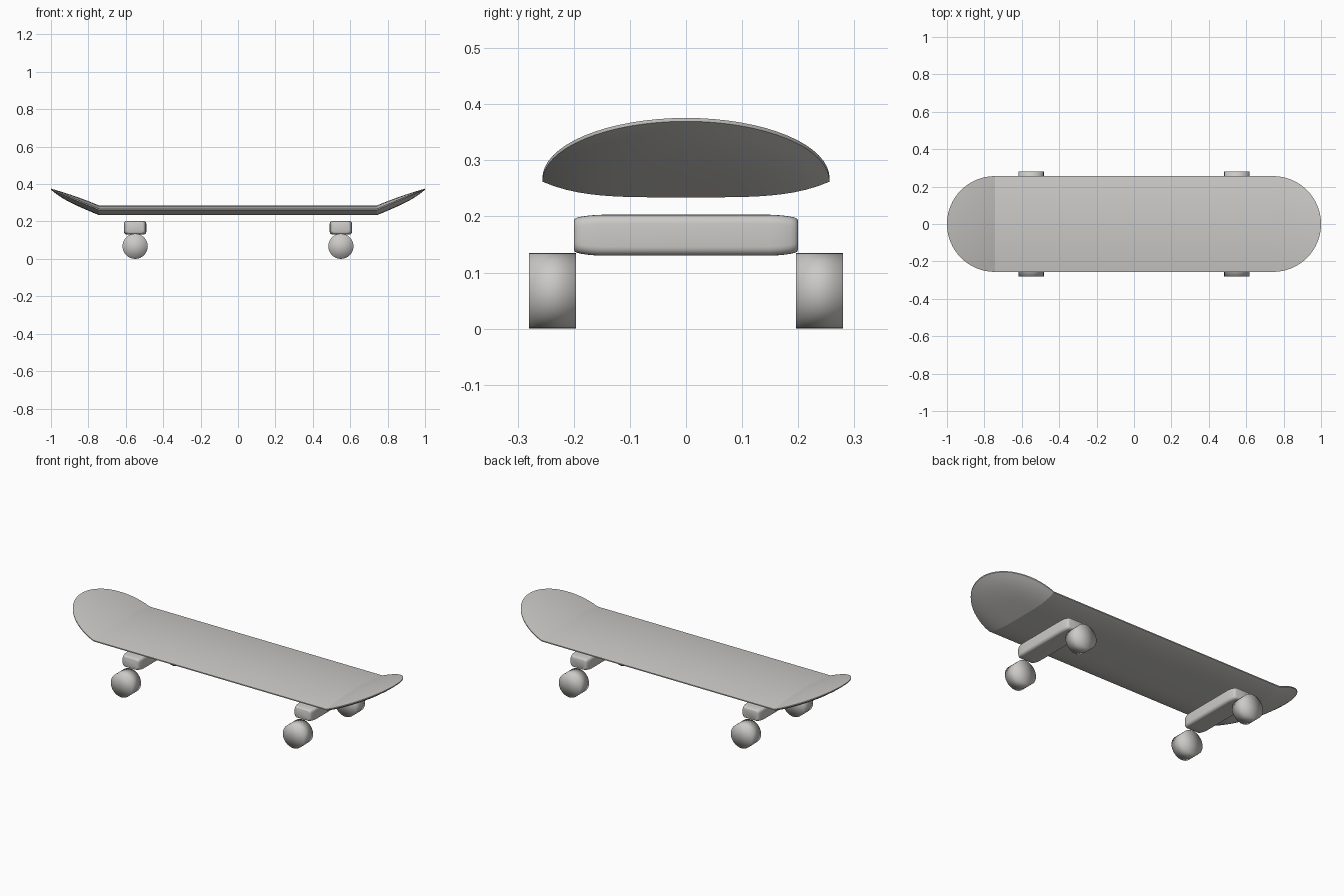
import bpy, bmesh, math

if "Cube" in bpy.data.objects:
    bpy.data.objects.remove(bpy.data.objects["Cube"], do_unlink=True)

grey = bpy.data.materials.new("light grey")
grey.use_nodes = True
grey.diffuse_color = (0.6, 0.59, 0.57, 1)
grey.node_tree.nodes["Principled BSDF"].inputs["Base Color"].default_value = grey.diffuse_color


def finish(name, bm, sharp_angle=None):
    """Turn a bmesh into a smooth shaded object."""
    bmesh.ops.recalc_face_normals(bm, faces=bm.faces)
    mesh = bpy.data.meshes.new(name)
    bm.to_mesh(mesh)
    bm.free()
    mesh.materials.append(grey)
    obj = bpy.data.objects.new(name, mesh)
    bpy.context.collection.objects.link(obj)
    bpy.ops.object.select_all(action='DESELECT')
    bpy.context.view_layer.objects.active = obj
    obj.select_set(True)
    if sharp_angle is None:
        bpy.ops.object.shade_smooth()
    else:
        bpy.ops.object.shade_smooth_by_angle(angle=math.radians(sharp_angle))
    return obj


def loft(bm, rings):
    """Bridge closed rings of points with quads."""
    rows = [[bm.verts.new(p) for p in ring] for ring in rings]
    for a, b in zip(rows, rows[1:]):
        for i in range(len(a)):
            j = (i + 1) % len(a)
            bm.faces.new((a[i], a[j], b[j], b[i]))
    return rows


# Deck: pill outline, domed towards the middle, both ends kicked up
HALF, RADIUS, STEPS, RINGS = 0.744, 0.256, 32, 12


def deck_ring(f, side):
    if side > 0:
        offset = 0.003 + 0.018 * (1 - f ** 2)
    else:
        offset = -0.003 - 0.028 * (1 - f ** 4)
    points = []
    for end in (1, -1):
        for i in range(STEPS + 1):
            a = math.pi * (i / STEPS - 0.5)
            x = RADIUS * f * math.cos(a)
            y = RADIUS * f * math.sin(a)
            points.append((end * (HALF + x), end * y, 0.265 + 0.42 * x + offset))
    return points


bm = bmesh.new()
scales = [(i + 0.02) / (RINGS + 0.02) for i in range(RINGS + 1)]
rings = [deck_ring(f, 1) for f in scales] + [deck_ring(f, -1) for f in reversed(scales)]
rows = loft(bm, rings)
# Close the narrow slits left along the centre line
for row in (rows[0], rows[-1]):
    n = STEPS + 1
    bm.faces.new((row[0], row[n - 1], row[n], row[-1]))
    bm.faces.new(row[:n])
    bm.faces.new(row[n:])
finish("deck", bm, 20)


# Trucks: rounded bars with softly tapered ends
def bar_ring(y, scale):
    w, h, r = 0.06 * scale, 0.0365 * scale, 0.016
    points = []
    for k, (sx, sz) in enumerate(((1, 1), (-1, 1), (-1, -1), (1, -1))):
        for i in range(6):
            a = math.pi / 2 * (k + i / 5)
            points.append((sx * (w - r) + r * math.cos(a), y, sz * (h - r) + r * math.sin(a)))
    return points


def truck(name, x):
    bm = bmesh.new()
    half = [(0.15, 1.0), (0.17, 0.97), (0.186, 0.91), (0.194, 0.86), (0.198, 0.8), (0.2, 0.72)]
    stations = [(-y, s) for y, s in reversed(half)] + half
    rows = loft(bm, [bar_ring(y, s) for y, s in stations])
    bm.faces.new(rows[0])
    bm.faces.new(rows[-1])
    finish(name, bm, 50).location = (x, 0, 0.1665)


# Wheels: short cylinders shaded smooth right over the rims
def wheel(name, x, y):
    bm = bmesh.new()
    bmesh.ops.create_cone(bm, cap_ends=True, cap_tris=True, segments=32,
                          radius1=0.0675, radius2=0.0675, depth=0.084)
    obj = finish(name, bm)
    obj.rotation_euler.x = math.pi / 2
    obj.location = (x, y, 0.0675)


for side, x in (("left", 0.55), ("right", -0.55)):
    truck(side + "_truck", x)
    for place, y in (("front", -0.238), ("back", 0.238)):
        wheel(f"{side}_{place}_wheel", x, y)
